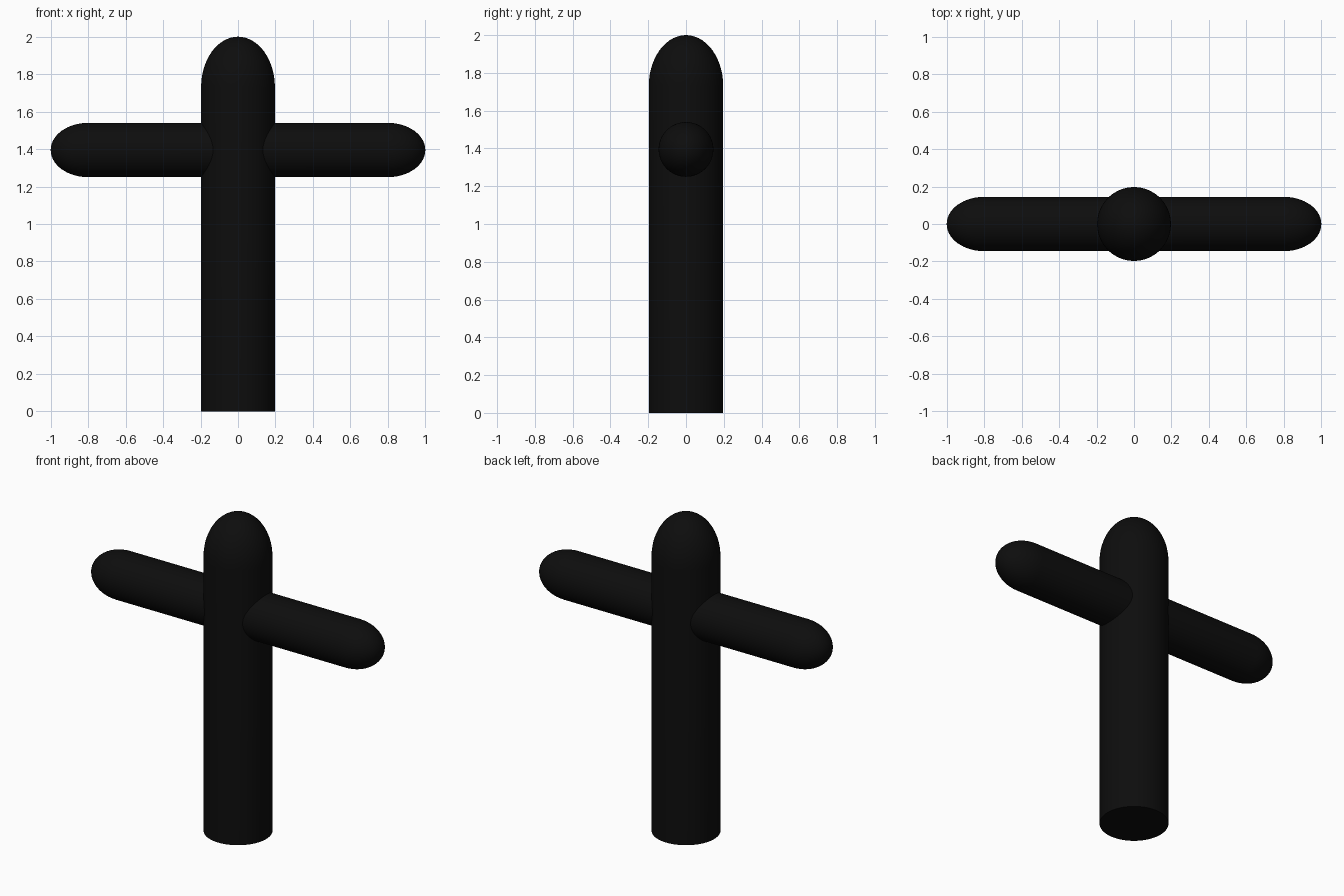
import bpy, bmesh
from math import sin, cos, pi
from mathutils import Matrix

if "Cube" in bpy.data.objects:
    bpy.data.objects.remove(bpy.data.objects["Cube"])

SIDES, DOME_STEPS = 64, 14

black = bpy.data.materials.new("black")
black.diffuse_color = (0.004, 0.004, 0.004, 1)
black.use_nodes = True
black.node_tree.nodes["Principled BSDF"].inputs["Base Color"].default_value = black.diffuse_color


def dome(radius, start, length):
    """Quarter-ellipse profile from the rim to just short of the tip."""
    angles = [i / DOME_STEPS * pi / 2 for i in range(DOME_STEPS)]
    return [(radius * cos(a), start + length * sin(a)) for a in angles]


def lathe(name, profile, tip, base, matrix):
    """Revolve (radius, height) points; tip closes the end, base closes the start."""
    bm = bmesh.new()
    rings = [[bm.verts.new((r * cos(2 * pi * i / SIDES), r * sin(2 * pi * i / SIDES), h))
              for i in range(SIDES)] for r, h in profile]
    for low, high in zip(rings, rings[1:]):
        for i in range(SIDES):
            j = (i + 1) % SIDES
            bm.faces.new((low[i], low[j], high[j], high[i]))
    top = bm.verts.new((0, 0, tip))
    for i in range(SIDES):
        bm.faces.new((rings[-1][i], rings[-1][(i + 1) % SIDES], top))
    if base is None:
        bm.faces.new(rings[0][::-1])
    else:
        bottom = bm.verts.new((0, 0, base))
        for i in range(SIDES):
            bm.faces.new((rings[0][(i + 1) % SIDES], rings[0][i], bottom))
    bm.transform(matrix)
    bmesh.ops.recalc_face_normals(bm, faces=bm.faces)
    mesh = bpy.data.meshes.new(name)
    bm.to_mesh(mesh)
    bm.free()
    mesh.materials.append(black)
    obj = bpy.data.objects.new(name, mesh)
    bpy.context.collection.objects.link(obj)
    bpy.ops.object.select_all(action='DESELECT')
    obj.select_set(True)
    bpy.context.view_layer.objects.active = obj
    bpy.ops.object.shade_smooth_by_angle()
    return obj


# Upright post: flat base, elongated domed top
lathe("post", [(0.197, 0)] + dome(0.197, 1.73, 0.27), 2.0, None, Matrix())

# Crossbar: both ends domed, passing through the post
end = dome(0.145, 0.8, 0.2)
other_end = [(r, -h) for r, h in reversed(end)]
lathe("crossbar", other_end + end, 1.0, -1.0,
      Matrix.Translation((0, 0, 1.395)) @ Matrix.Rotation(pi / 2, 4, 'Y'))
